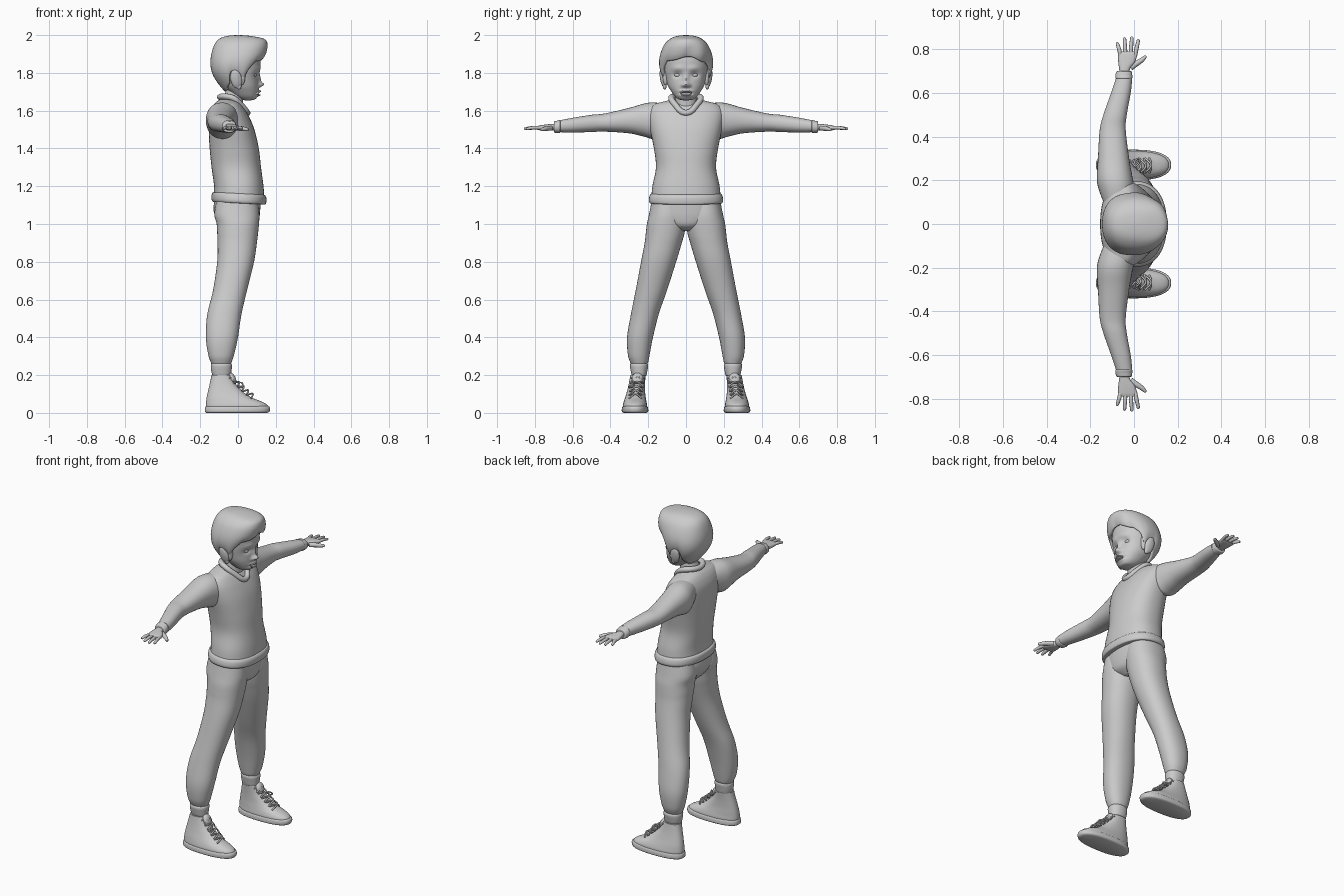
import bpy, bmesh
from math import sin, cos, pi, exp, radians
from mathutils import Vector


def spline(rows, sub):
    """Catmull-Rom resampling of a list of equal-length tuples."""
    out = []
    for i in range(len(rows) - 1):
        p0, p1 = rows[max(i - 1, 0)], rows[i]
        p2, p3 = rows[i + 1], rows[min(i + 2, len(rows) - 1)]
        for k in range(sub):
            t = k / sub
            out.append([0.5 * (2 * b + (c - a) * t + (2 * a - 5 * b + 4 * c - d) * t * t
                        + (3 * b - a - 3 * c + d) * t ** 3) for a, b, c, d in zip(p0, p1, p2, p3)])
    return out + [list(rows[-1])]


def sup(v, e):
    return (1 if v >= 0 else -1) * abs(v) ** (2 / e)


def finish(name, bm):
    bmesh.ops.recalc_face_normals(bm, faces=bm.faces)
    me = bpy.data.meshes.new(name)
    bm.to_mesh(me)
    bm.free()
    ob = bpy.data.objects.new(name, me)
    bpy.context.collection.objects.link(ob)
    me.shade_smooth()
    bpy.context.view_layer.objects.active = ob
    bpy.ops.object.select_all(action='DESELECT')
    ob.select_set(True)
    bpy.ops.object.shade_smooth_by_angle(angle=radians(50))
    return ob


def loft(name, rings, axis='z', s=1, e=2.2, n=32, sub=5, warp=None):
    """Rings are (position, a_min, a_max, b_min, b_max); a is x, b is the other axis."""
    bm = bmesh.new()
    loops = []
    for t, a0, a1, b0, b1 in spline(rings, sub):
        loop = []
        for k in range(n):
            u = 2 * pi * k / n
            a = (a0 + a1) / 2 + (a1 - a0) / 2 * sup(cos(u), e)
            b = (b0 + b1) / 2 + (b1 - b0) / 2 * sup(sin(u), e)
            p = Vector((a, s * b, t) if axis == 'z' else (a, s * t, b))
            loop.append(bm.verts.new(warp(p) if warp else p))
        loops.append(loop)
    for A, B in zip(loops, loops[1:]):
        for k in range(n):
            bm.faces.new((A[k], A[(k + 1) % n], B[(k + 1) % n], B[k]))
    bm.faces.new(loops[0])
    bm.faces.new(loops[-1])
    return finish(name, bm)


def sym(rows):
    return [(z, a, b, -w, w) for z, a, b, w in rows]


def tube(name, pts, r, cyclic=False):
    """Round tube through points, optionally with a radius per point."""
    cu = bpy.data.curves.new(name, 'CURVE')
    cu.dimensions, cu.bevel_depth, cu.bevel_resolution = '3D', r, 3
    cu.use_fill_caps = True
    sp = cu.splines.new('BEZIER')
    sp.bezier_points.add(len(pts) - 1)
    for bp, p in zip(sp.bezier_points, pts):
        bp.co = p[:3]
        bp.radius = p[3] if len(p) > 3 else 1
        bp.handle_left_type = bp.handle_right_type = 'AUTO'
    sp.use_cyclic_u, sp.resolution_u = cyclic, 6
    ob = bpy.data.objects.new(name, cu)
    bpy.context.collection.objects.link(ob)
    bpy.ops.object.select_all(action='DESELECT')
    ob.select_set(True)
    bpy.context.view_layer.objects.active = ob
    bpy.ops.object.convert(target='MESH')


def ball(name, c, r, rot=(0, 0, 0)):
    bm = bmesh.new()
    bmesh.ops.create_uvsphere(bm, u_segments=20, v_segments=14, radius=1)
    ob = finish(name, bm)
    ob.location, ob.scale, ob.rotation_euler = c, r, rot


# head with nose, eye sockets, brow, lips and open mouth pressed into the front
def face(p):
    def g(y, z, sy, sz):
        return exp(-((abs(p.y) - y) / sy) ** 2 - ((p.z - z) / sz) ** 2)
    if p.x > 0.02:
        p.x += (0.026 * g(0, 1.738, .017, .013) + 0.012 * g(0, 1.765, .013, .025)
                + 0.007 * g(.018, 1.733, .009, .009) - 0.013 * g(.045, 1.79, .024, .016)
                + 0.006 * g(.04, 1.825, .035, .014) + 0.009 * g(0, 1.704, .03, .007)
                + 0.008 * g(0, 1.68, .026, .007) - 0.018 * g(0, 1.692, .023, .005))
    return p


loft('head', sym([(1.655, .035, .07, .015), (1.66, .015, .09, .038), (1.675, -.02, .102, .058),
                  (1.70, -.05, .107, .077), (1.73, -.08, .109, .095), (1.77, -.105, .109, .108),
                  (1.82, -.12, .116, .117), (1.88, -.125, .118, .12), (1.94, -.1, .1, .09),
                  (1.97, -.04, .05, .04)]), n=96, sub=8, e=2.15, warp=face)
for s in (1, -1):
    ball('eye', (.083, s * .044, 1.789), (.015, .019, .0125))
    ball('ear', (-.01, s * .122, 1.768), (.03, .015, .052), (s * -.2, -.2, 0))
    ball('ear_lobe', (.004, s * .113, 1.73), (.014, .01, .018))
    ball('sideburn', (.022, s * .108, 1.79), (.017, .016, .055))

# hair: cap from crown to a hairline that varies around the head, with soft locks in front
shape = spline([(2.0, -.01, .012, .008), (1.995, -.06, .07, .05), (1.98, -.1, .138, .085),
                (1.95, -.125, .156, .115), (1.9, -.141, .15, .136), (1.85, -.146, .132, .144),
                (1.8, -.138, .118, .138), (1.75, -.112, .1, .118), (1.69, -.065, .06, .08)], 10)
hairline = [(0, 1.885), (20, 1.868), (45, 1.862), (62, 1.82), (75, 1.76), (84, 1.80), (100, 1.81),
            (112, 1.74), (140, 1.705), (180, 1.70)]


def lookup(table, v):
    for (a, *A), (b, *B) in zip(table, table[1:]):
        if min(a, b) <= v <= max(a, b):
            f = (v - a) / (b - a)
            return [x + (y - x) * f for x, y in zip(A, B)]
    return table[-1][1:]


bm = bmesh.new()
N, M = 96, 32
grid = []
for i in range(N):
    u = 2 * pi * i / N
    deg = min(360 * i / N, 360 - 360 * i / N)
    front = max(0, cos(u * .5)) ** 2
    hem = lookup(hairline, deg)[0] + .008 * front * sin(7 * u)
    col = []
    for j in range(M + 1):
        t = j / M
        z = 2.0 - (2.0 - hem) * t ** 1.6
        xb, xf, w = lookup(shape, z)
        k = 1 + .035 * front * t * t * sin(7 * u + 5 * t) - .05 * t ** 10
        col.append(bm.verts.new(((xb + xf) / 2 + (xf - xb) / 2 * sup(cos(u), 2.3) * k,
                                 w * sup(sin(u), 2.3) * k, z)))
    grid.append(col)
for i in range(N):
    A, B = grid[i], grid[(i + 1) % N]
    for j in range(M):
        bm.faces.new((A[j], A[j + 1], B[j + 1], B[j]))
bm.faces.new([c[0] for c in grid])
hair = finish('hair', bm)
mod = hair.modifiers.new('thickness', 'SOLIDIFY')
mod.thickness, mod.offset = .016, -1

# neck and sweater collar
loft('neck', sym([(1.56, -.1, .02, .065), (1.64, -.09, .025, .058), (1.69, -.068, .03, .052),
                  (1.75, -.06, .03, .05)]))
tube('collar', [(-.095, 0, 1.672), (-.075, .055, 1.675), (-.03, .078, 1.668), (.012, .06, 1.635),
                (.05, 0, 1.588), (.012, -.06, 1.635), (-.03, -.078, 1.668), (-.075, -.055, 1.675)],
     .016, True)

# sweater body and ribbed hem
loft('sweater', sym([(1.12, -.13, .14, .185), (1.2, -.127, .135, .178), (1.3, -.14, .122, .159),
                     (1.4, -.15, .11, .17), (1.5, -.155, .087, .19), (1.57, -.152, .058, .2),
                     (1.61, -.14, .034, .192), (1.635, -.125, .015, .165), (1.65, -.11, .0, .11),
                     (1.662, -.09, -.01, .06)]), n=48, e=2.3)
loft('sweater_hem', sym([(1.11, -.125, .135, .18), (1.112, -.135, .146, .192), (1.125, -.14, .15, .197),
                         (1.145, -.14, .15, .194), (1.157, -.136, .145, .188), (1.162, -.128, .138, .182)]),
     n=48, e=2.3, warp=lambda p: Vector((p.x, p.y, p.z - .05 * p.x)))

# trousers seat
loft('trousers_seat', sym([(1.15, -.12, .12, .172), (1.08, -.13, .118, .188), (1.03, -.115, .113, .175),
                           (.99, -.085, .1, .11), (.962, -.05, .06, .04)]), n=48)

for s in (1, -1):
    # sleeve and cuff
    loft('sleeve', [(.1, -.14, -.01, 1.49, 1.635), (.17, -.165, .0, 1.452, 1.643), (.22, -.17, -.008, 1.462, 1.638),
                    (.3, -.165, -.022, 1.48, 1.615), (.43, -.157, -.038, 1.489, 1.585),
                    (.5, -.14, -.033, 1.487, 1.578), (.6, -.105, -.015, 1.484, 1.562),
                    (.665, -.083, -.008, 1.486, 1.55)], 'y', s)
    loft('sleeve_cuff', [(.664, -.078, -.014, 1.488, 1.544), (.668, -.085, -.008, 1.482, 1.551),
                         (.682, -.085, -.008, 1.482, 1.547), (.697, -.08, -.01, 1.484, 1.543),
                         (.7, -.072, -.018, 1.49, 1.535)], 'y', s)
    # hand
    loft('palm', [(.68, -.066, -.02, 1.494, 1.532), (.71, -.068, -.018, 1.494, 1.53),
                  (.74, -.072, .004, 1.494, 1.527), (.775, -.072, .014, 1.496, 1.522),
                  (.79, -.064, .01, 1.501, 1.517)], 'y', s, e=2.5)
    for x0, x1, y1 in ((-.06, -.076, .832), (-.039, -.043, .854), (-.016, -.01, .858), (.004, .02, .846)):
        tube('finger', [(x0, s * .765, 1.509, 1), (x0 * .5 + x1 * .5, s * (.765 + y1) / 2, 1.51, 1),
                        (x1, s * (y1 - .004), 1.504, .75), (x1, s * y1, 1.503, .35)], .0095)
    tube('thumb', [(-.015, s * .715, 1.507, 1.2), (.012, s * .735, 1.506, 1.2), (.035, s * .75, 1.503, 1),
                   (.052, s * .766, 1.5, .7), (.055, s * .769, 1.5, .35)], .011)
    # trouser leg and cuff
    loft('trouser_leg', [(1.12, -.115, .105, .01, .182), (1.05, -.125, .113, .002, .196),
                         (1.0, -.113, .111, .0, .207), (.95, -.11, .106, .008, .213), (.9, -.108, .1, .022, .219),
                         (.8, -.11, .085, .052, .238), (.65, -.132, .048, .1, .266), (.52, -.163, .018, .145, .292),
                         (.4, -.17, .0, .175, .312), (.31, -.158, -.02, .192, .308),
                         (.27, -.145, -.033, .2, .296), (.255, -.138, -.04, .208, .287)], s=s, n=40)
    loft('trouser_cuff', [(.196, -.13, -.045, .215, .28), (.2, -.136, -.038, .209, .287),
                          (.225, -.142, -.034, .204, .293), (.252, -.144, -.032, .2, .297),
                          (.264, -.14, -.037, .205, .29)], s=s)
    # shoe upper, sole and laces
    loft('shoe_upper', [(.02, -.168, .16, .207, .333), (.04, -.17, .157, .206, .334), (.058, -.169, .13, .209, .33),
                        (.08, -.166, .075, .213, .323), (.105, -.161, .035, .216, .315),
                        (.14, -.153, -.002, .217, .306), (.17, -.146, -.022, .216, .3),
                        (.2, -.14, -.036, .214, .295)], s=s, n=40, e=2.35)
    loft('shoe_sole', [(0, -.168, .155, .21, .33), (.006, -.174, .166, .201, .339),
                       (.02, -.175, .17, .2, .34), (.032, -.172, .167, .203, .337), (.036, -.165, .16, .21, .33)],
         s=s, n=40, e=2.4)
    ball('tongue', (-.03, s * .257, .18), (.018, .03, .035), (0, -.4, 0))
    for i in range(5):
        x, z = -.028 + .024 * i, .188 - .027 * i + .0012 * i * i
        c = .256 + .003 * i
        for d in (1, -1):
            tube('lace', [(x - .018, s * c - d * .034, z - .004), (x + .01, s * c, z + .002),
                          (x + .002, s * c + d * .034, z - .022)], .0045)
    tube('lace_loop', [(.0, s * .257, .16), (.022, s * .28, .158), (.02, s * .3, .135), (.0, s * .275, .15)], .004)

# lips around the open mouth
tube('lips', [(.108, .025, 1.692), (.119, 0, 1.703), (.108, -.025, 1.692), (.115, 0, 1.682)], .004, True)
